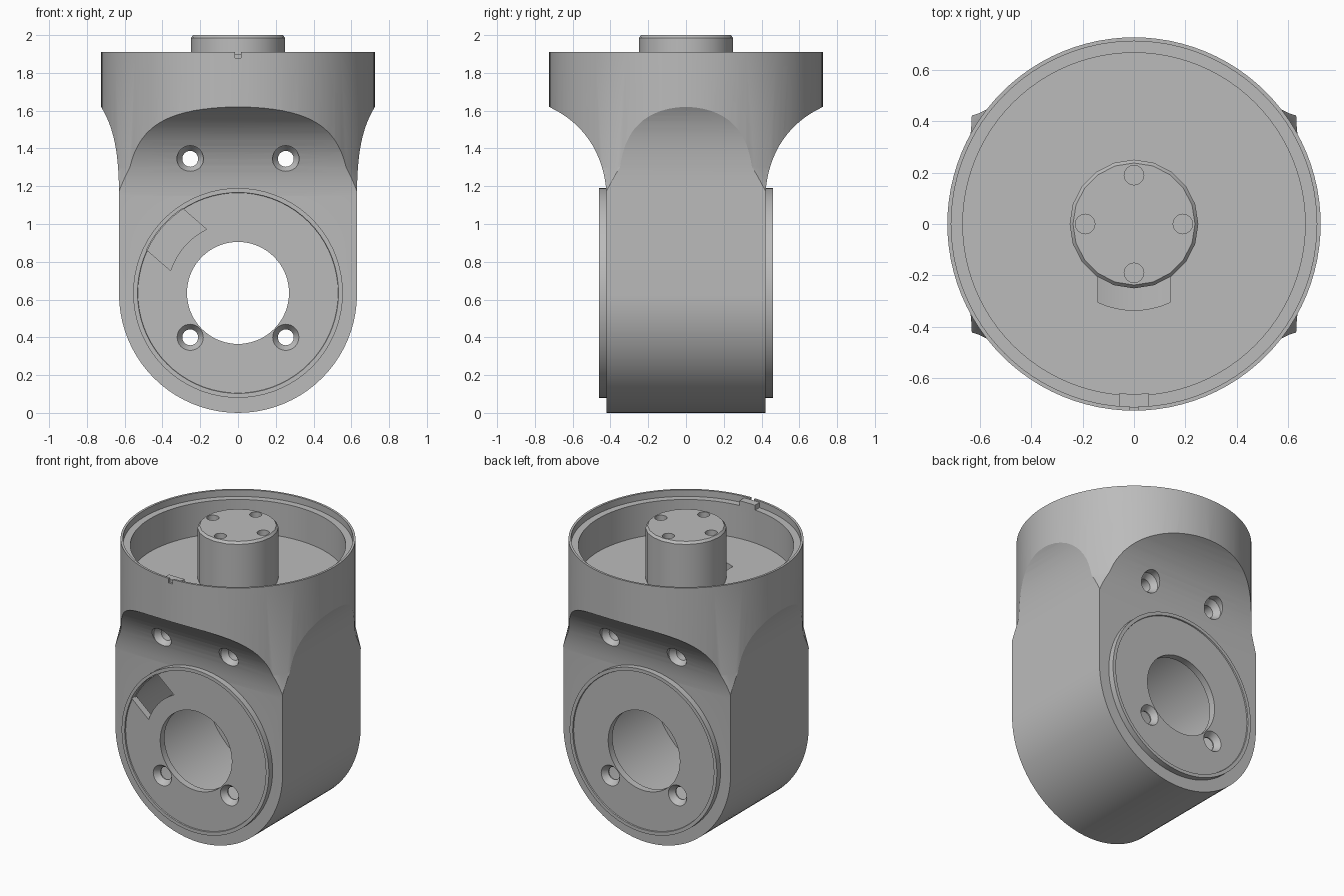
import bpy, bmesh
from math import sin, cos, pi, sqrt, radians
from mathutils import Vector
from mathutils.geometry import interpolate_bezier

cube = bpy.data.objects.get("Cube")
if cube:
    bpy.data.objects.remove(cube, do_unlink=True)

grey = bpy.data.materials.new("machined_grey")
grey.use_nodes = True
grey.diffuse_color = (0.5, 0.5, 0.5, 1)
grey.node_tree.nodes["Principled BSDF"].inputs["Base Color"].default_value = (0.5, 0.5, 0.5, 1)

BORE_Z = 0.635   # height of the cross bore axis
SIDE_R = 0.63    # half width of the lower body
FACE_Y = 0.42    # half depth of the lower body


def finish(name, bm):
    bmesh.ops.remove_doubles(bm, verts=bm.verts, dist=1e-5)
    bmesh.ops.recalc_face_normals(bm, faces=bm.faces)
    mesh = bpy.data.meshes.new(name)
    bm.to_mesh(mesh)
    bm.free()
    obj = bpy.data.objects.new(name, mesh)
    mesh.materials.append(grey)
    bpy.context.collection.objects.link(obj)
    return obj


def place(a, b, h, axis, origin):
    v = {"x": (h, a, b), "y": (a, h, b), "z": (a, b, h)}[axis]
    return Vector(v) + Vector(origin)


def prism(name, outline, axis, lo, hi, origin=(0, 0, 0)):
    bm = bmesh.new()
    rings = [[bm.verts.new(place(a, b, h, axis, origin)) for a, b in outline] for h in (lo, hi)]
    n = len(outline)
    for ring in rings:
        bm.faces.new(ring)
    for i in range(n):
        j = (i + 1) % n
        bm.faces.new((rings[0][i], rings[0][j], rings[1][j], rings[1][i]))
    return finish(name, bm)


def lathe(name, profile, axis="z", origin=(0, 0, 0), sides=72, closed=False):
    """Revolve (radius, height) points; open profiles get end caps."""
    bm = bmesh.new()
    rings = []
    for r, h in profile:
        rings.append([bm.verts.new(place(r * cos(2 * pi * i / sides), r * sin(2 * pi * i / sides),
                                         h, axis, origin)) for i in range(sides)])
    pairs = list(zip(rings, rings[1:]))
    if closed:
        pairs.append((rings[-1], rings[0]))
    else:
        bm.faces.new(rings[0])
        bm.faces.new(rings[-1])
    for low, high in pairs:
        for i in range(sides):
            j = (i + 1) % sides
            bm.faces.new((low[i], low[j], high[j], high[i]))
    return finish(name, bm)


def boolean(obj, tools, operation="DIFFERENCE", keep=False):
    for tool in tools:
        mod = obj.modifiers.new("cut", "BOOLEAN")
        mod.operation, mod.solver, mod.object = operation, "EXACT", tool
        dg = bpy.context.evaluated_depsgraph_get()
        mesh = bpy.data.meshes.new_from_object(obj.evaluated_get(dg))
        obj.modifiers.clear()
        obj.data = mesh
        if not keep:
            bpy.data.objects.remove(tool, do_unlink=True)


def slot_outline(angle, inner, outer, half):
    """Parallel-sided slot with concentric arc ends."""
    c, s = cos(angle), sin(angle)
    ts = [half * (k / 4 - 1) for k in range(9)]
    pts = [(t, sqrt(inner ** 2 - t * t)) for t in ts]
    pts += [(t, sqrt(outer ** 2 - t * t)) for t in reversed(ts)]
    return [(r * c - t * s, r * s + t * c) for t, r in pts]


def flare(a, b, c, d):
    return [tuple(p)[:2] for p in interpolate_bezier(*[Vector((*q, 0)) for q in (a, b, c, d)], 16)]


def mirror(half):
    return half + [(-a, b) for a, b in reversed(half)]


def screw(x, z, face):
    """Double-ended countersunk through hole."""
    half = [(0.07, 0.9), (0.07, face), (0.042, face - 0.04)]
    profile = half + [(r, -h) for r, h in reversed(half)]
    return lathe("screw_cutter", profile, "y", (x, 0, z), 32)


# Body: round collar envelope trimmed by a front outline and a side outline
body = lathe("housing_body", [(0.79, -0.1), (0.79, 1.05), (0.725, 1.3), (0.725, 1.91)], sides=96)
bottom = [(SIDE_R * sin(pi / 2 * k / 20), BORE_Z - SIDE_R * cos(pi / 2 * k / 20) - 0.005)
          for k in range(1, 21)]
front = bottom + flare((SIDE_R, 1.15), (SIDE_R, 1.35), (0.65, 1.5), (0.725, 1.62))
front += [(0.82, 1.68), (0.82, 2.1)]
outline = mirror(front) + [(0, 0)]
side = [(FACE_Y, -0.2)] + flare((FACE_Y, 1.15), (0.43, 1.36), (0.53, 1.53), (0.725, 1.62))
side += [(0.82, 1.67), (0.82, 2.1)]
boolean(body, [prism("front_trim", outline, "y", -1, 1),
               prism("side_trim", mirror(side), "x", -1, 1)], "INTERSECT")

# Collar recess with ledge, inner drum, cable slot and rim notch
recess = lathe("recess_cutter", [(0.665, 1.64), (0.665, 1.865), (0.71, 1.865), (0.71, 2.2)], sides=96)
drum = lathe("drum_cutter", [(0.53, -0.9), (0.53, 0.9)], "y", (0, 0, BORE_Z))
cable = prism("cable_cutter", slot_outline(-pi / 2, 0.2, 0.335, 0.14), "z", 1.0, 1.8)
notch = prism("notch_cutter", [(-0.015, 1.88), (0.015, 1.88), (0.015, 2), (-0.015, 2)], "y", -0.8, -0.7)
upper = [screw(x, 1.345, 0.445) for x in (-0.253, 0.253)]
boolean(body, [recess, drum, cable, notch] + upper)

# Locating tab inside the rim
tab = prism("rim_tab", slot_outline(-pi / 2, 0.66, 0.712, 0.058), "z", 1.83, 1.9)

# Bearing covers, front and back, with recessed face and bore
covers = []
for name, s in (("front_cover", -1), ("back_cover", 1)):
    ring = [(0.27, 0.405), (0.555, 0.405), (0.555, 0.46), (0.532, 0.46), (0.53, 0.452), (0.27, 0.452)]
    cover = lathe(name, [(r, s * h) for r, h in ring], "y", (0, 0, BORE_Z), closed=True)
    boolean(cover, [screw(x, 0.4, 0.453) for x in (-0.253, 0.253)])
    covers.append(cover)
window = prism("window_cutter", slot_outline(radians(139), 0.376, 0.535, 0.145),
               "y", -0.9, -0.2, (0, 0, BORE_Z))
boolean(covers[0], [window])

# Output post with four blind holes
post = lathe("output_post", [(0.25, 1.63), (0.25, 1.985), (0.237, 2.0)], sides=20)
boolean(post, [lathe("pin_cutter", [(0.038, 1.9), (0.038, 2.1)], "z",
                     (0.19 * cos(k * pi / 2), 0.19 * sin(k * pi / 2), 0), 24) for k in range(4)])

# Smooth round surfaces, keep machined edges crisp
bpy.ops.object.select_all(action="DESELECT")
for obj in [body, tab, post] + covers:
    obj.select_set(True)
bpy.context.view_layer.objects.active = body
bpy.ops.object.shade_smooth_by_angle(angle=radians(25))
